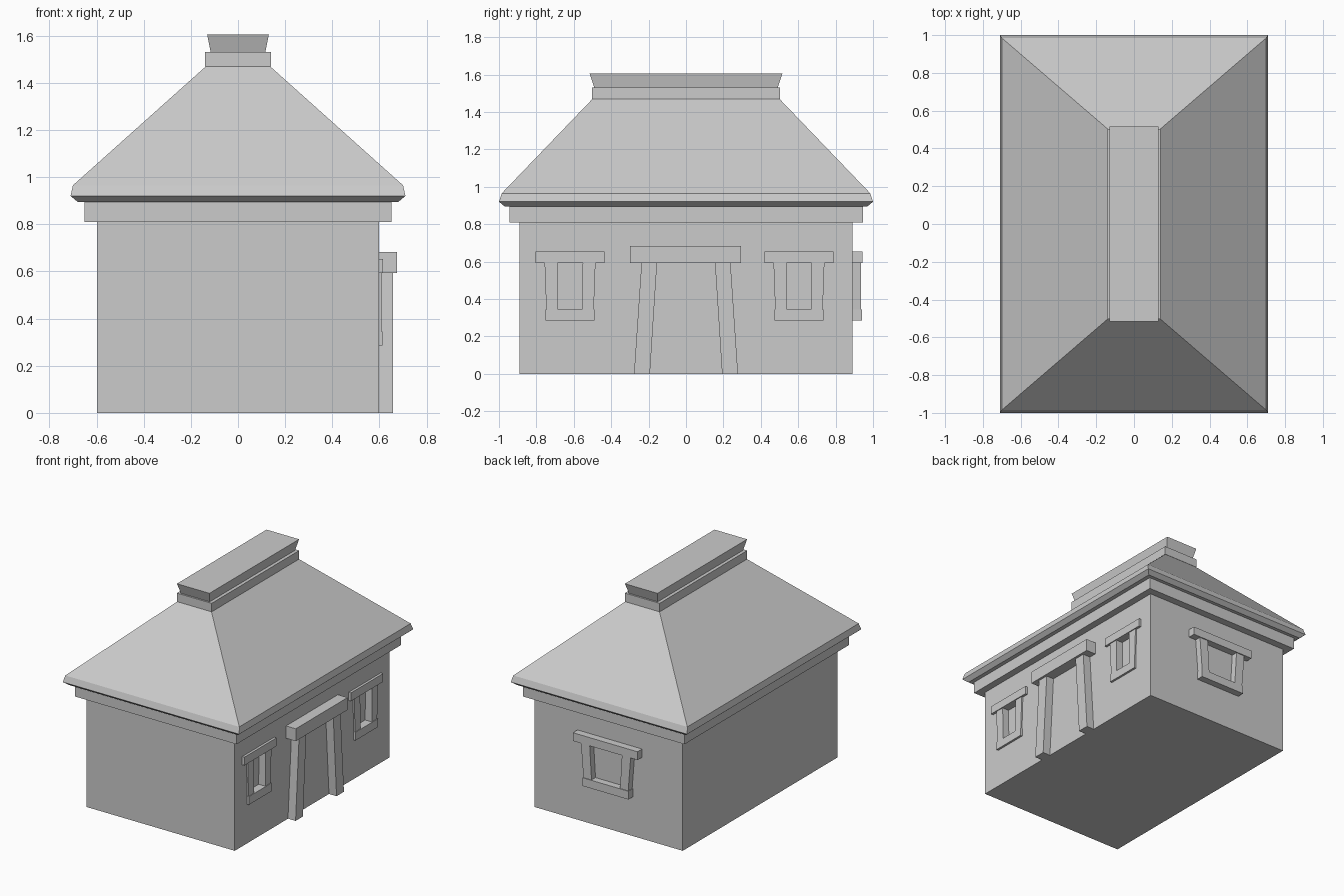
import bpy, bmesh

if "Cube" in bpy.data.objects:
    bpy.data.objects.remove(bpy.data.objects["Cube"])


def make_object(name, bm):
    bmesh.ops.recalc_face_normals(bm, faces=bm.faces)
    mesh = bpy.data.meshes.new(name)
    bm.to_mesh(mesh)
    bm.free()
    ob = bpy.data.objects.new(name, mesh)
    bpy.context.collection.objects.link(ob)
    return ob


def loft(name, loops):
    """Closed solid through a list of equally sized point loops."""
    bm = bmesh.new()
    rings = [[bm.verts.new(p) for p in loop] for loop in loops]
    for a, b in zip(rings, rings[1:]):
        for i in range(len(a)):
            j = (i + 1) % len(a)
            bm.faces.new((a[i], a[j], b[j], b[i]))
    bm.faces.new(rings[0])
    bm.faces.new(rings[-1])
    return make_object(name, bm)


def tiers(name, *levels):
    """Stack of centred rectangles given as (half x, half y, z)."""
    return loft(name, [[(-x, -y, z), (x, -y, z), (x, y, z), (-x, y, z)]
                       for x, y, z in levels])


def on_wall(name, side, outline, d0, d1):
    """Outline of (along wall, z) points, extruded outwards from d0 to d1."""
    def place(u, z, d):
        return (d, u, z) if side == "x" else (u, d, z)
    return loft(name, [[place(u, z, d) for u, z in outline] for d in (d0, d1)])


def rect(u0, u1, z0, z1):
    return [(u0, z0), (u1, z0), (u1, z1), (u0, z1)]


def window(name, side, c, wall, lintel, sill, outer, inner, out):
    """Lintel, sill and two jambs; outer and inner are (bottom, top) half widths."""
    on_wall(name + "_lintel", side, rect(c - lintel, c + lintel, 0.593, 0.653), wall, wall + out)
    on_wall(name + "_sill", side, rect(c - sill, c + sill, 0.285, 0.345), wall, wall + out - 0.002)
    for s, tag in ((-1, "_jamb_a"), (1, "_jamb_b")):
        jamb = [(c + s * inner[0], 0.345), (c + s * outer[0], 0.345),
                (c + s * outer[1], 0.593), (c + s * inner[1], 0.593)]
        on_wall(name + tag, side, jamb, wall, wall + out - 0.007)


WX, WY = 0.597, 0.89

# Walls, cornice and hipped roof with ridge
walls = tiers("walls", (WX, WY, 0), (WX, WY, 0.81))
tiers("cornice", (0.65, 0.945, 0.81), (0.65, 0.945, 0.9))
tiers("roof", (0.68, 0.97, 0.895), (0.71, 1.0, 0.92),
      (0.70, 0.985, 0.965), (0.13, 0.495, 1.475))
tiers("ridge_base", (0.14, 0.503, 1.468), (0.14, 0.503, 1.53))
tiers("ridge_cap", (0.116, 0.49, 1.53), (0.131, 0.515, 1.605))

# Doorway: leaning posts under a lintel
for s, tag in ((-1, "left"), (1, "right")):
    post = [(s * 0.193, 0), (s * 0.278, 0), (s * 0.238, 0.593), (s * 0.155, 0.593)]
    on_wall("door_post_" + tag, "x", post, WX, 0.658)
on_wall("door_lintel", "x", rect(-0.30, 0.295, 0.593, 0.683), WX, 0.675)

# Two recessed windows beside the door
for c, tag in ((-0.62, "left"), (0.604, "right")):
    window("window_" + tag, "x", c, WX, 0.184, 0.13, (0.127, 0.136), (0.065, 0.068), 0.018)
    hole = [(c - 0.065, 0.345), (c + 0.065, 0.345), (c + 0.068, 0.593), (c - 0.068, 0.593)]
    cutter = on_wall("cutter_" + tag, "x", hole, WX - 0.042, WX + 0.1)
    cutter.hide_render = True
    cutter.display_type = "WIRE"
    cut = walls.modifiers.new("recess_" + tag, "BOOLEAN")
    cut.operation = "DIFFERENCE"
    cut.object = cutter

# Wider window on the back wall
window("window_back", "y", -0.01, WY, 0.26, 0.185, (0.18, 0.20), (0.115, 0.13), 0.053)
